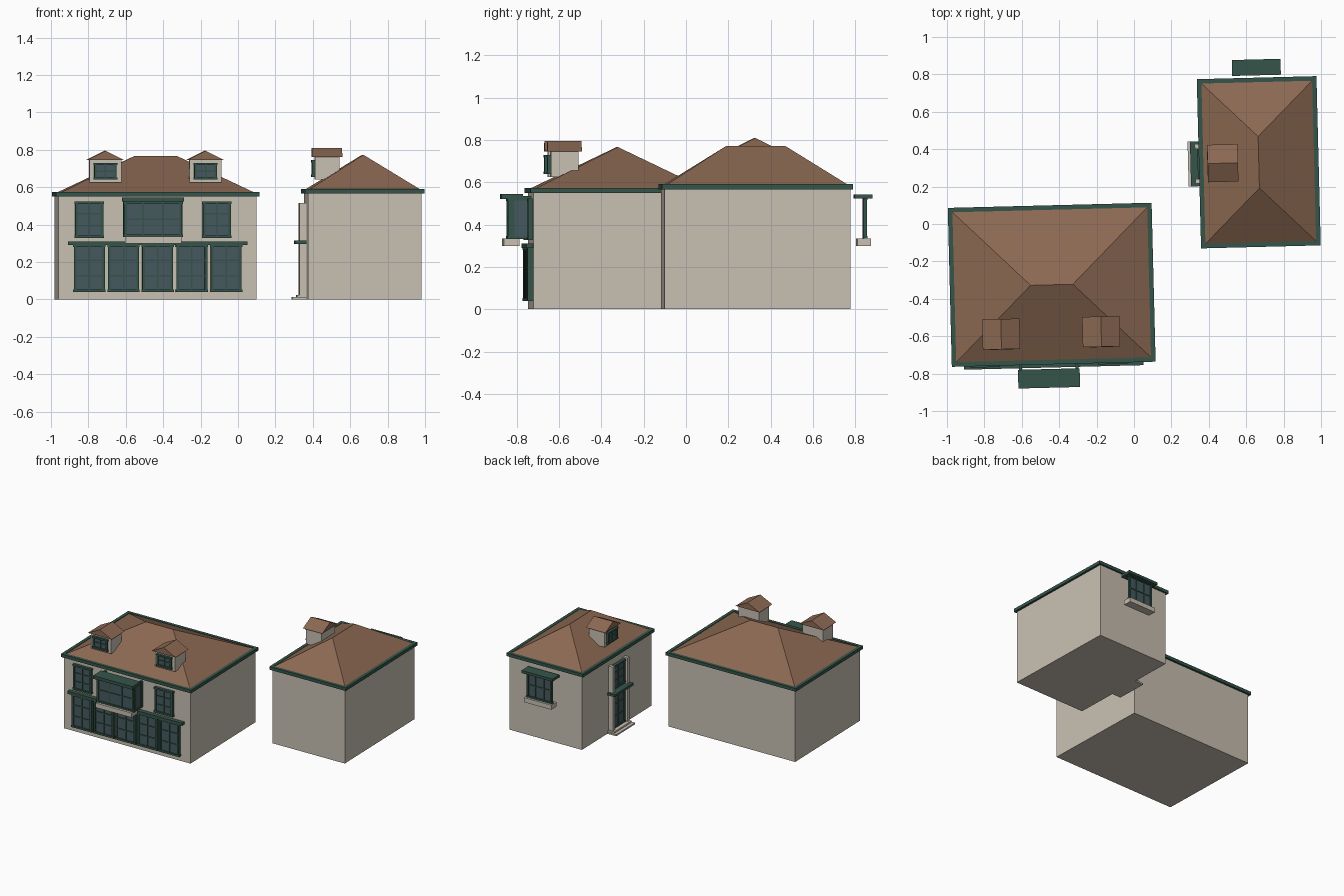
import bpy, bmesh
from math import radians
from mathutils import Matrix, Vector

if "Cube" in bpy.data.objects:
    bpy.data.objects.remove(bpy.data.objects["Cube"])


def material(name, rgb):
    m = bpy.data.materials.new(name)
    m.diffuse_color = (*rgb, 1)
    m.use_nodes = True
    m.node_tree.nodes["Principled BSDF"].inputs["Base Color"].default_value = m.diffuse_color
    return m


MATS = [material("plaster", (0.58, 0.53, 0.45)), material("roof_tile", (0.26, 0.14, 0.085)),
        material("green_paint", (0.035, 0.09, 0.068)), material("glass", (0.06, 0.10, 0.115))]
WALL, ROOF, GREEN, GLASS = range(4)


class Part:
    """Collects boxes and roof solids, then makes one object in a house's frame."""

    def __init__(self, name, frame):
        self.name, self.frame, self.bm = name, frame, bmesh.new()

    def box(self, mat, x0, x1, y0, y1, z0, z1):
        m = (Matrix.Translation(((x0 + x1) / 2, (y0 + y1) / 2, (z0 + z1) / 2))
             @ Matrix.Diagonal((x1 - x0, y1 - y0, z1 - z0, 1)))
        r = bmesh.ops.create_cube(self.bm, size=1, matrix=m)
        for f in {f for v in r["verts"] for f in v.link_faces}:
            f.material_index = mat
        return self

    def roof(self, x0, x1, y0, y1, z0, z1, ridge):
        """Rectangle rising to a ridge given by its two end points."""
        pts = [(x0, y0, z0), (x1, y0, z0), (x1, y1, z0), (x0, y1, z0)]
        pts += [(x, y, z1) for x, y in ridge]
        r = bmesh.ops.convex_hull(self.bm, input=[self.bm.verts.new(p) for p in pts])
        for f in r["geom"]:
            if isinstance(f, bmesh.types.BMFace):
                f.material_index = ROOF
        bmesh.ops.dissolve_limit(self.bm, angle_limit=0.01, verts=self.bm.verts[:],
                                 edges=self.bm.edges[:])
        return self

    def window(self, cx, w, z0, z1, y0, y1, cols, rows, bar=0.014):
        """Glass pane with a proud frame and glazing bars, facing local -y (y0 is the front)."""
        a, b, t = cx - w / 2, cx + w / 2, 0.004
        self.box(GLASS, a + bar / 2, b - bar / 2, y0 + 0.008, y1, z0 + bar / 2, z1 - bar / 2)
        for x in (a, b - bar):
            self.box(GREEN, x, x + bar, y0, y1, z0, z1)
        for z in (z0, z1 - bar):
            self.box(GREEN, a - t, b + t, y0 - 0.002, y1, z, z + bar)
        for i in range(1, cols):
            x = a + w * i / cols
            self.box(GREEN, x - t, x + t, y0 + 0.003, y1, z0, z1)
        for i in range(1, rows):
            z = z0 + (z1 - z0) * i / rows
            self.box(GREEN, a, b, y0 + 0.003, y1, z - t, z + t)
        return self

    def done(self):
        me = bpy.data.meshes.new(self.name)
        bmesh.ops.recalc_face_normals(self.bm, faces=self.bm.faces[:])
        self.bm.to_mesh(me)
        self.bm.free()
        for m in MATS:
            me.materials.append(m)
        me.transform(self.frame)
        bpy.context.collection.objects.link(bpy.data.objects.new(self.name, me))


def frame(x, y, deg):
    return Matrix.Translation((x, y, 0)) @ Matrix.Rotation(radians(deg), 4, 'Z')


def house(name, fr, w, d, h, ew, ed, top, ridge_half):
    """Walls, gutter ring and hipped roof; the ridge runs along local x."""
    Part(name + "_walls", fr).box(WALL, -w / 2, w / 2, -d / 2, d / 2, 0, h + 0.01).done()
    g, x, y = 0.024, ew / 2, ed / 2
    p = Part(name + "_gutter", fr)
    for s in (-1, 1):
        p.box(GREEN, -x, x, min(s * y, s * (y - g)), max(s * y, s * (y - g)), h, h + 0.024)
        p.box(GREEN, min(s * x, s * (x - g)), max(s * x, s * (x - g)), -y + g, y - g, h, h + 0.024)
    p.done()
    x, y = x - 0.012, y - 0.012
    Part(name + "_roof", fr).roof(-x, x, -y, y, h + 0.014, top,
                                  [(-ridge_half, 0), (ridge_half, 0)]).done()


def dormer(name, fr, cx, yf, z):
    """Gabled dormer; yf is the front of its body, z its eave height."""
    p = Part(name, fr)
    p.box(WALL, cx - 0.085, cx + 0.085, yf, yf + 0.13, z - 0.12, z)
    p.roof(cx - 0.1, cx + 0.1, yf - 0.016, yf + 0.146, z, z + 0.05,
           [(cx, yf - 0.016), (cx, yf + 0.146)])
    p.window(cx, 0.12, z - 0.105, z - 0.015, yf - 0.016, yf + 0.004, 2, 2, 0.012)
    p.done()


# Front house: wide shop-like facade
A = frame(-0.44, -0.325, 1.45)
house("front_house", A, 1.06, 0.82, 0.55, 1.09, 0.85, 0.767, 0.113)
for i in range(5):
    Part(f"ground_window_{i + 1}", A).window((i - 2) * 0.183, 0.165, 0.04, 0.295,
                                             -0.435, -0.405, 2, 3).done()
Part("shop_cornice", A).box(GREEN, -0.48, 0.48, -0.442, -0.405, 0.29, 0.31).done()
for n, x in (("left", -0.366), ("right", 0.316)):
    Part(f"upper_window_{n}", A).window(x, 0.15, 0.328, 0.523, -0.43, -0.405, 2, 3).done()
    dormer(f"front_dormer_{n}", A, -0.277 if n == "left" else 0.258, -0.322, 0.745)

# Projecting bay: front window, glazed sides, cap and sill
c = -0.027
bay = Part("bay_window", A).window(c, 0.31, 0.333, 0.525, -0.52, -0.5, 3, 2)
for x in (c - 0.15, c + 0.15):
    bay.box(GLASS, x - 0.004, x + 0.004, -0.5, -0.41, 0.335, 0.525)
    bay.box(GREEN, x - 0.008, x + 0.008, -0.43, -0.41, 0.335, 0.525)
    bay.box(GREEN, x - 0.008, x + 0.008, -0.51, -0.49, 0.335, 0.525)
    bay.box(GREEN, x - 0.008, x + 0.008, -0.5, -0.41, 0.515, 0.535)
    bay.box(GREEN, x - 0.008, x + 0.008, -0.5, -0.41, 0.333, 0.345)
bay.box(GREEN, c - 0.165, c + 0.165, -0.55, -0.45, 0.522, 0.546)
bay.box(WALL, c - 0.15, c + 0.15, -0.54, -0.465, 0.3, 0.335).done()

# Rear house: entrance faces left (-x)
B = frame(0.667, 0.33, 1.45 - 90)
house("rear_house", B, 0.88, 0.607, 0.567, 0.905, 0.64, 0.773, 0.138)
dormer("rear_dormer", B, 0, -0.257, 0.76)
door = Part("entrance", B)
for x in (-0.105, 0.08):
    door.box(WALL, x, x + 0.025, -0.34, -0.3, 0.015, 0.515)
door.window(0, 0.15, 0.02, 0.295, -0.325, -0.3, 2, 3)
door.window(0, 0.15, 0.325, 0.505, -0.325, -0.3, 2, 3)
door.box(GREEN, -0.12, 0.12, -0.365, -0.3, 0.297, 0.315)
door.box(WALL, -0.12, 0.12, -0.378, -0.3, 0, 0.012)
door.box(WALL, -0.11, 0.11, -0.355, -0.3, 0.012, 0.024).done()

# Detached window with cap and sill behind the rear house
C = frame(0.667, 0.33, 181.45)
back = Part("back_window", C).window(0, 0.21, 0.333, 0.53, -0.524, -0.508, 3, 2)
back.box(GREEN, -0.13, 0.13, -0.55, -0.465, 0.523, 0.543)
back.box(WALL, -0.115, 0.115, -0.542, -0.478, 0.3, 0.335).done()
